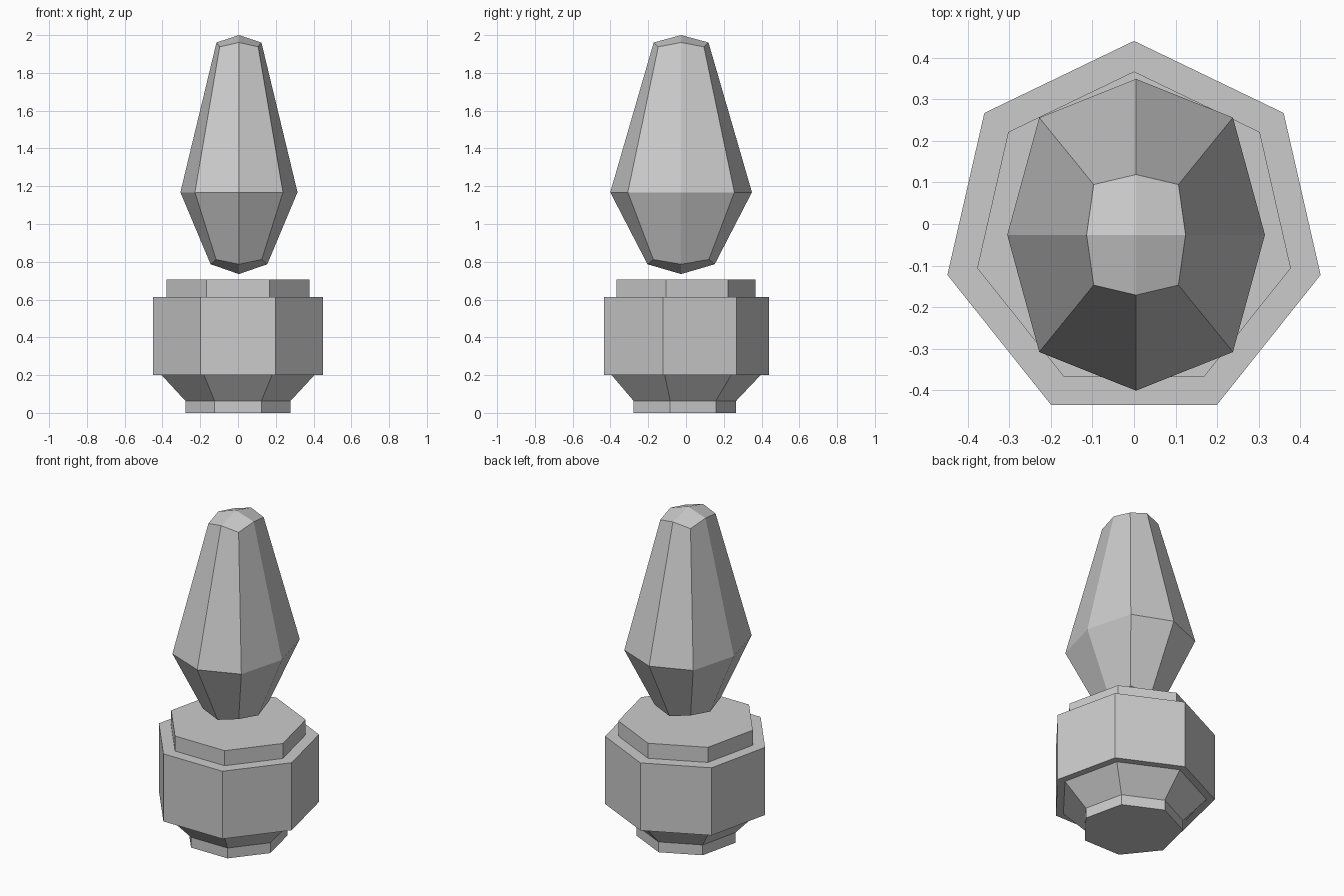
import bpy, bmesh
from math import sin, cos, pi

if "Cube" in bpy.data.objects:
    bpy.data.objects.remove(bpy.data.objects["Cube"])


def finish(bm, name):
    bmesh.ops.recalc_face_normals(bm, faces=bm.faces)
    mesh = bpy.data.meshes.new(name)
    bm.to_mesh(mesh)
    bm.free()
    obj = bpy.data.objects.new(name, mesh)
    bpy.context.collection.objects.link(obj)
    return obj


def bridge(bm, a, b):
    n = len(a)
    for i in range(n):
        j = (i + 1) % n
        bm.faces.new((a[i], a[j], b[j], b[i]))


# Seven-sided stepped base: foot, flared collar, body and top rim (radius, z)
profile = [(0.285, 0), (0.285, 0.063), (0.415, 0.20), (0.4605, 0.20),
           (0.4605, 0.613), (0.387, 0.613), (0.387, 0.705)]
SIDES = 7
bm = bmesh.new()
rings = []
for r, z in profile:
    angles = [2 * pi * i / SIDES for i in range(SIDES)]
    rings.append([bm.verts.new((r * sin(a), -0.02 + r * cos(a), z)) for a in angles])
for a, b in zip(rings, rings[1:]):
    bridge(bm, a, b)
bm.faces.new(rings[0])
bm.faces.new(rings[-1])
finish(bm, "base")

# Floating eight-sided spindle: each ring has side points and diagonal corners
# (side x, side y, side z, corner x, corner y, corner z)
levels = [(0.150, 0.178, 0.787, 0.121, 0.147, 0.812),
          (0.310, 0.375, 1.168, 0.233, 0.282, 1.168),
          (0.119, 0.145, 1.961, 0.102, 0.121, 1.938)]
CX, CY = 0.005, -0.026
bm = bmesh.new()
rings = []
for sx, sy, sz, dx, dy, dz in levels:
    pts = [(sx, 0, sz), (dx, dy, dz), (0, sy, sz), (-dx, dy, dz),
           (-sx, 0, sz), (-dx, -dy, dz), (0, -sy, sz), (dx, -dy, dz)]
    rings.append([bm.verts.new((CX + x, CY + y, z)) for x, y, z in pts])
for a, b in zip(rings, rings[1:]):
    bridge(bm, a, b)

# Shallow four-facet caps at both ends
for ring, z in ((rings[0], 0.735), (rings[-1], 2.0)):
    tip = bm.verts.new((CX, CY, z))
    for i in range(0, 8, 2):
        bm.faces.new((tip, ring[i], ring[i + 1], ring[(i + 2) % 8]))
finish(bm, "spindle")
